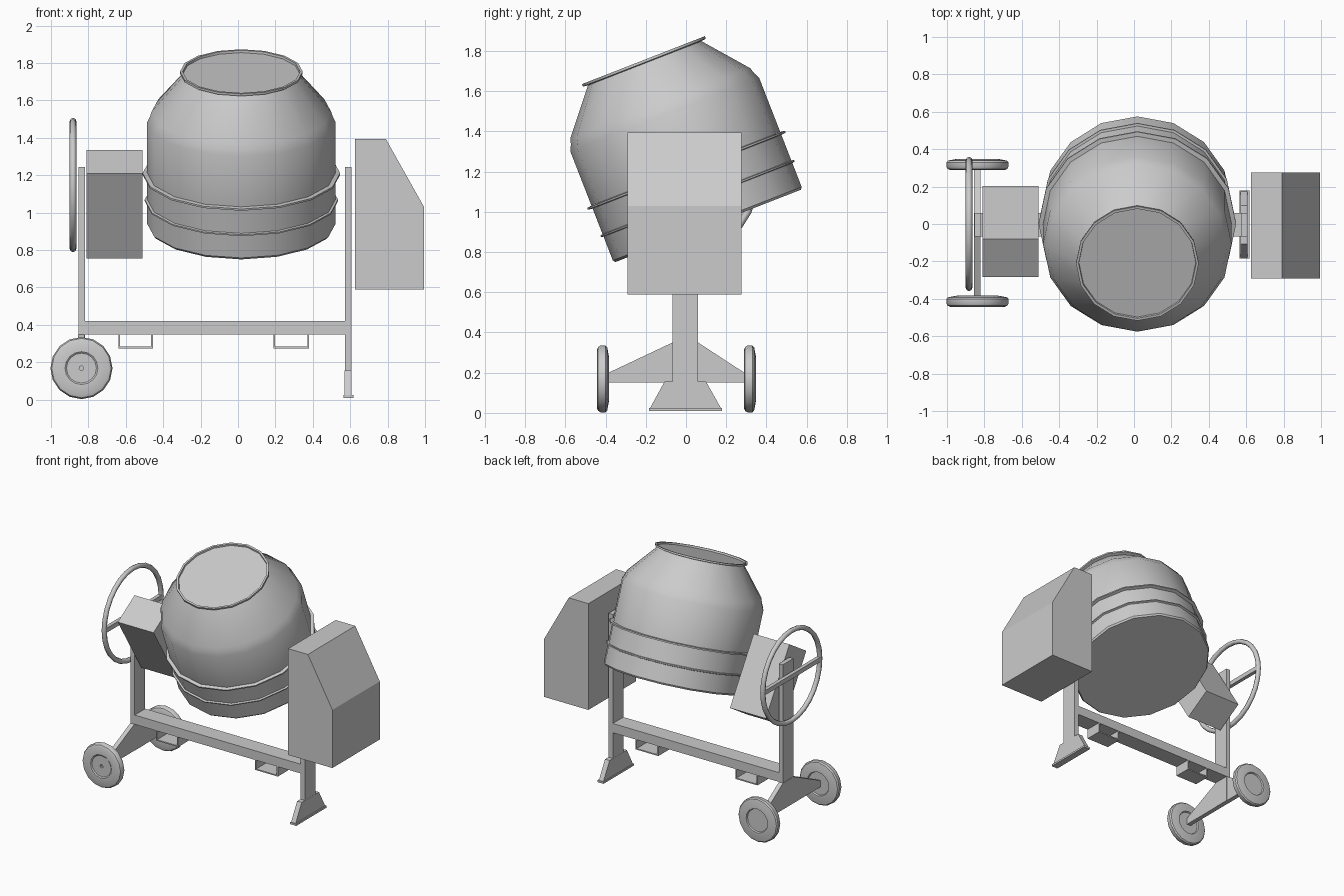
import bpy, bmesh
from math import radians, pi
from mathutils import Vector, Matrix

if "Cube" in bpy.data.objects:
    bpy.data.objects.remove(bpy.data.objects["Cube"])


def finish(bm, name, loc=(0, 0, 0), rot_x=0.0, smooth=False):
    bmesh.ops.recalc_face_normals(bm, faces=bm.faces)
    me = bpy.data.meshes.new(name)
    bm.to_mesh(me)
    bm.free()
    ob = bpy.data.objects.new(name, me)
    bpy.context.collection.objects.link(ob)
    ob.location = loc
    ob.rotation_euler.x = rot_x
    if smooth:
        bpy.ops.object.select_all(action='DESELECT')
        ob.select_set(True)
        bpy.context.view_layer.objects.active = ob
        bpy.ops.object.shade_smooth_by_angle(angle=radians(32))
    return ob


def box(name, lo, hi, rot_x=0.0):
    """Box between two corners, optionally turned about its own centre."""
    lo, hi = Vector(lo), Vector(hi)
    bm = bmesh.new()
    bmesh.ops.create_cube(bm, size=1, matrix=Matrix.Diagonal((*(hi - lo), 1)))
    return finish(bm, name, (lo + hi) / 2, rot_x)


def prism(name, pts, axis, a, b):
    """Extrude a 2D outline along x (pts = y,z) or y (pts = x,z)."""
    put = (lambda p: (a, *p)) if axis == 'x' else (lambda p: (p[0], a, p[1]))
    bm = bmesh.new()
    f = bm.faces.new([bm.verts.new(put(p)) for p in pts])
    ext = bmesh.ops.extrude_face_region(bm, geom=[f], use_keep_orig=True)
    move = (b - a, 0, 0) if axis == 'x' else (0, b - a, 0)
    bmesh.ops.translate(bm, vec=move,
                        verts=[v for v in ext['geom'] if isinstance(v, bmesh.types.BMVert)])
    return finish(bm, name)


def lathe(name, profile, sides, loc, rot_x):
    """Spin an (r, h) profile about z, then tilt about x."""
    bm = bmesh.new()
    vs = [bm.verts.new((0, -r, h)) for r, h in profile]
    es = [bm.edges.new(p) for p in zip(vs, vs[1:])]
    bmesh.ops.spin(bm, geom=vs + es, cent=(0, 0, 0), axis=(0, 0, 1),
                   angle=2 * pi, steps=sides, use_duplicate=False)
    bmesh.ops.remove_doubles(bm, verts=bm.verts, dist=1e-4)
    return finish(bm, name, loc, rot_x, True)


# Tilted drum with two raised bands, shoulder step, cone and capped mouth rim
tilt = radians(21.3)
lathe("drum", [
    (0, 0), (.495, 0), (.504, .012),
    (.504, .139), (.517, .142), (.517, .150), (.504, .153),
    (.504, .289), (.528, .292), (.528, .302), (.504, .305),
    (.504, .595), (.489, .625), (.480, .655),
    (.303, .868), (.328, .872), (.328, .885), (.314, .885), (.312, .872), (0, .872)],
    16, (.018, .11, .93), tilt)

# Gearbox beside the drum
box("gearbox", (-.81, -.159, .7775), (-.51, .079, 1.3125), radians(32))

# Motor housing with sloped outer side
prism("motor_housing", [(.625, .59), (.995, .59), (.995, 1.03), (.79, 1.395), (.625, 1.395)],
      'y', -.292, .275)

# Frame posts and beam
box("left_post", (-.853, -.067, .15), (-.819, .06, 1.245))
box("right_post", (.571, -.067, .015), (.607, .06, 1.245))
box("cross_beam", (-.819, -.067, .35), (.571, .06, .42))

# Foot under the right post
prism("foot_gusset", [(-.18, .022), (.175, .022), (.1, .155), (.06, .155), (-.067, .155), (-.107, .155)],
      'x', .570, .608)
box("foot_plate", (.565, -.185, .01), (.617, .18, .024))

# Axle bracket flaring down to the wheels
prism("axle_bracket", [(-.385, .15), (.29, .15), (.29, .2), (.06, .35), (-.067, .35), (-.385, .2)],
      'x', -.855, -.821)

# Wheels
wheel = [(0, .02), (.012, .02), (.012, .006), (.08, .006), (.088, 0), (.145, 0), (.159, .006),
         (.166, .018), (.166, .042), (.158, .051), (.11, .06), (.09, .06), (.085, .05), (0, .05)]
for side, y in (("front", -.443), ("back", .288)):
    lathe(side + "_wheel", wheel, 16, (-.837, y, .169), -pi / 2)

# Open fork pockets under the beam
for side, x0, x1 in (("left", -.64, -.455), ("right", .19, .38)):
    t = .009
    prism(side + "_fork_pocket", [(x0, .35), (x0, .275), (x1, .275), (x1, .35),
                                  (x1 - t, .35), (x1 - t, .275 + t), (x0 + t, .275 + t), (x0 + t, .35)],
          'y', -.067, .06)

# Tilting handwheel with one crossbar
bpy.ops.mesh.primitive_torus_add(major_segments=28, minor_segments=8, major_radius=.341,
                                 minor_radius=.018, location=(-.882, 0, 1.148),
                                 rotation=(0, pi / 2, 0))
bpy.context.object.name = "handwheel_rim"
bpy.ops.object.shade_smooth_by_angle(angle=radians(50))
box("handwheel_crossbar", (-.896, -.34, 1.131), (-.868, .34, 1.165))
